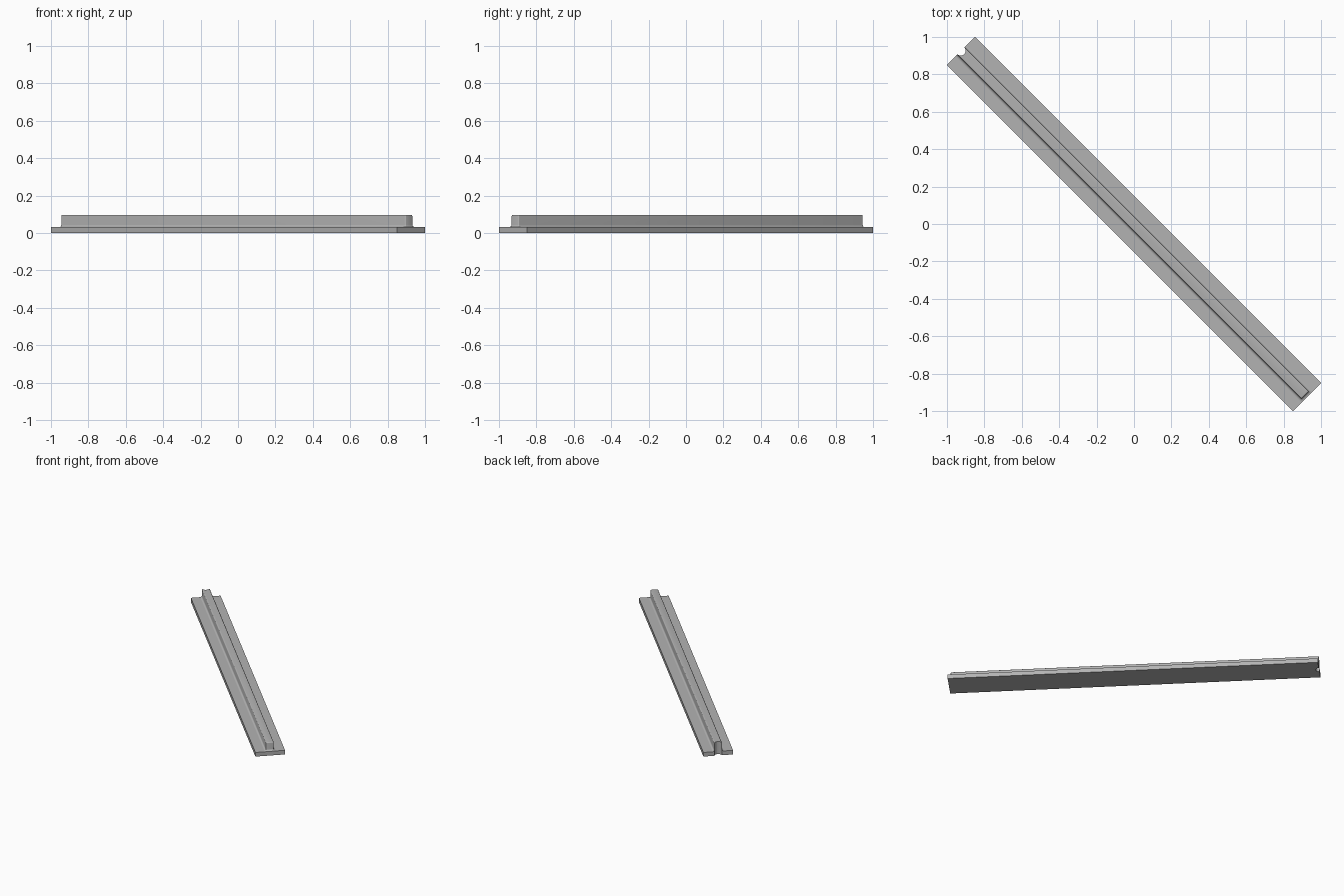
import bpy, bmesh, math

cube = bpy.data.objects.get("Cube")
if cube:
    bpy.data.objects.remove(cube)

HALF_LEN = 1.85 / math.sqrt(2)
HALF_WID = 0.15 / math.sqrt(2)
FLANGE_H = 0.032
TURN = -math.pi / 4

grey = bpy.data.materials.new("plain grey")
grey.use_nodes = True
colour = (0.45, 0.45, 0.45, 1)
grey.diffuse_color = colour
grey.node_tree.nodes["Principled BSDF"].inputs["Base Color"].default_value = colour


def loft(name, rings):
    """Stack closed rings of points into a capped solid, turned to the diagonal."""
    bm = bmesh.new()
    loops = [[bm.verts.new(p) for p in ring] for ring in rings]
    n = len(loops[0])
    for a, b in zip(loops, loops[1:]):
        for i in range(n):
            j = (i + 1) % n
            bm.faces.new((a[i], a[j], b[j], b[i]))
    bm.faces.new(loops[0][::-1])
    bm.faces.new(loops[-1])
    bmesh.ops.recalc_face_normals(bm, faces=bm.faces)
    mesh = bpy.data.meshes.new(name)
    bm.to_mesh(mesh)
    bm.free()
    obj = bpy.data.objects.new(name, mesh)
    bpy.context.collection.objects.link(obj)
    obj.rotation_euler.z = TURN
    mesh.materials.append(grey)
    return obj


def rib_ring(z, half, inset):
    """Square at the back end, small rounded corners at the front end."""
    end, r = HALF_LEN - inset, 0.006
    ring = [(-HALF_LEN, half, z), (-HALF_LEN, -half, z)]
    for side in (-1, 1):
        arc = []
        for k in range(4):
            a = k * math.pi / 6
            arc.append((end - r + r * math.sin(a),
                        side * (half - r + r * math.cos(a)), z))
        ring += arc if side < 0 else arc[::-1]
    return ring


# Flat base strip
def base_ring(z):
    return [(sx * HALF_LEN, sy * HALF_WID, z)
            for sx, sy in ((-1, -1), (1, -1), (1, 1), (-1, 1))]


base = loft("base_strip", [base_ring(0), base_ring(FLANGE_H)])

# Raised rib: concave fillet at the foot, straight wall, rounded top edge
rings = [rib_ring(FLANGE_H - 0.004, 0.04, 0.002)]
for k in range(5):
    a = k * math.pi / 8
    out = 0.012 * (1 - math.sin(a))
    rings.append(rib_ring(FLANGE_H + 0.012 * (1 - math.cos(a)), 0.028 + out, 0.014 - out))
for k in range(5):
    a = k * math.pi / 8
    cut = 0.007 * (1 - math.cos(a))
    rings.append(rib_ring(0.09 + 0.007 * math.sin(a), 0.028 - cut, 0.014 + cut))
rib = loft("raised_rib", rings)

# Rounded socket through the back end
socket = loft("socket_cutter", [
    [(-HALF_LEN + 0.024 * math.cos(t), 0.026 * math.sin(t), z)
     for t in (2 * math.pi * i / 32 for i in range(32))]
    for z in (-0.1, 0.2)])
socket.hide_render = True
socket.hide_viewport = True

bpy.context.view_layer.update()
for obj in (base, rib):
    cut = obj.modifiers.new("socket", 'BOOLEAN')
    cut.operation = 'DIFFERENCE'
    cut.solver = 'EXACT'
    cut.object = socket

# Smooth the rounded rib, keeping its edges sharp
bpy.ops.object.select_all(action='DESELECT')
rib.select_set(True)
bpy.context.view_layer.objects.active = rib
bpy.ops.object.shade_smooth_by_angle(angle=math.radians(35))
